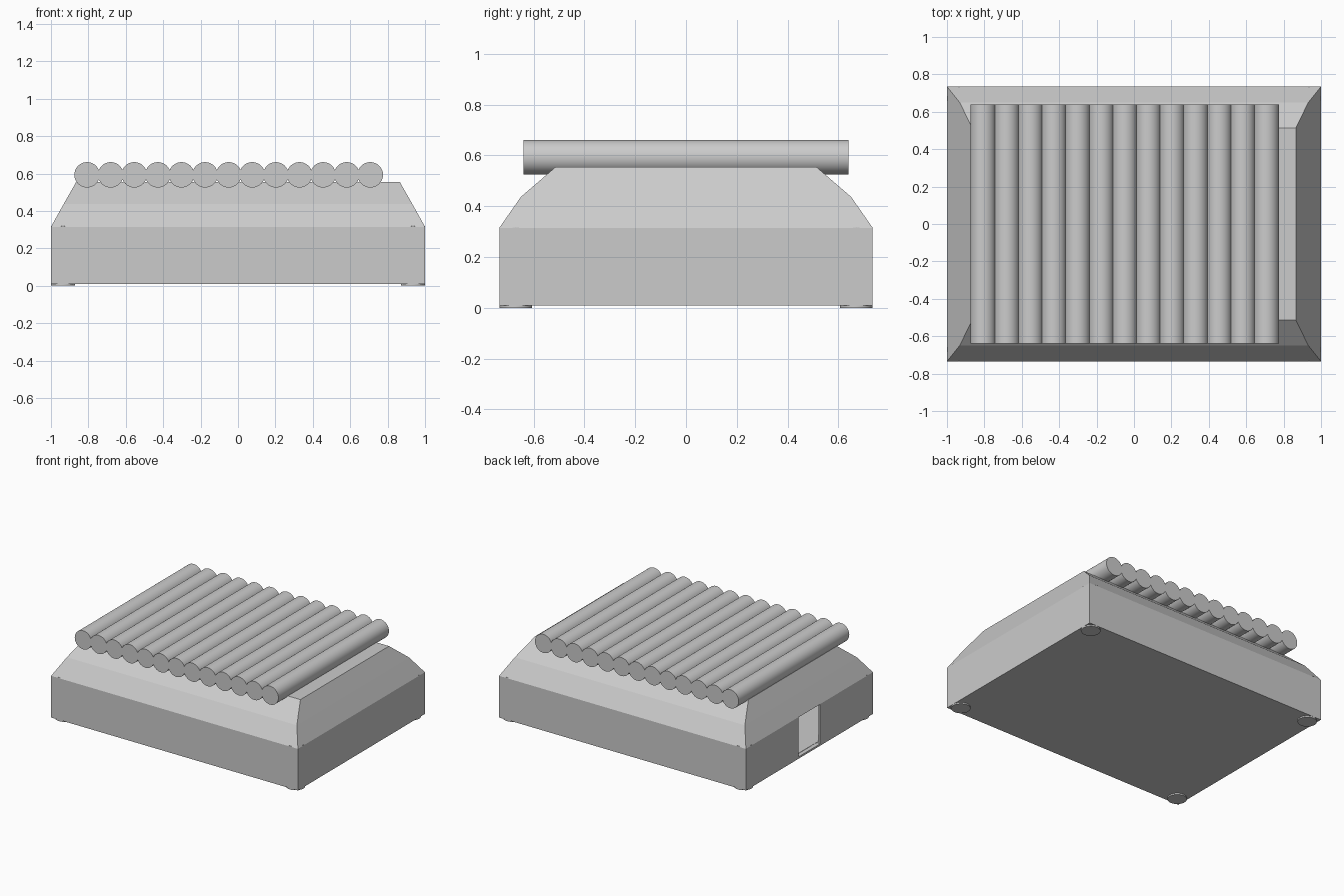
import bpy, bmesh

if "Cube" in bpy.data.objects:
    bpy.data.objects.remove(bpy.data.objects["Cube"])


def cylinder(name, r, depth, loc, rot=(0, 0, 0), sides=32):
    bpy.ops.mesh.primitive_cylinder_add(vertices=sides, radius=r, depth=depth,
                                        location=loc, rotation=rot)
    ob = bpy.context.object
    ob.name = name
    bpy.ops.object.shade_smooth_by_angle()
    return ob


# Hollow housing: rectangular rings lofted from the base to the flat top
bm = bmesh.new()
rings = []
for hx, hy, z in [(1, .735, .01), (1, .735, .315), (.932, .65, .437), (.865, .513, .555)]:
    rings.append([bm.verts.new((sx * hx, sy * hy, z))
                  for sx, sy in ((-1, -1), (1, -1), (1, 1), (-1, 1))])
for a, b in zip(rings, rings[1:]):
    for i in range(4):
        j = (i + 1) % 4
        bm.faces.new((a[i], a[j], b[j], b[i]))
bm.faces.new(rings[0][::-1])
bm.faces.new(rings[-1])
bmesh.ops.recalc_face_normals(bm, faces=bm.faces)
mesh = bpy.data.meshes.new("housing")
bm.to_mesh(mesh)
bm.free()
housing = bpy.data.objects.new("housing", mesh)
bpy.context.collection.objects.link(housing)
solid = housing.modifiers.new("wall", 'SOLIDIFY')
solid.thickness = .016
solid.offset = -1
solid.use_even_offset = True

# Opening in the left wall
bpy.ops.mesh.primitive_cube_add(size=1, location=(-1.03, 0, .169))
cutter = bpy.context.object
cutter.name = "opening_cutter"
cutter.scale = (.12, .25, .29)
cutter.hide_render = True
cutter.hide_viewport = True
cutter.display_type = 'WIRE'
cut = housing.modifiers.new("opening", 'BOOLEAN')
cut.object = cutter
cut.operation = 'DIFFERENCE'
cut.solver = 'EXACT'

# Corner posts that end as low feet
for sx in (-1, 1):
    for sy in (-1, 1):
        cylinder("corner_foot", .064, .319, (sx * .936, sy * .67, .1595))

# Row of rollers running front to back
for i in range(13):
    cylinder("roller", .068, 1.28, (-.807 + i * .1262, 0, .593), (1.5707963, 0, 0))
